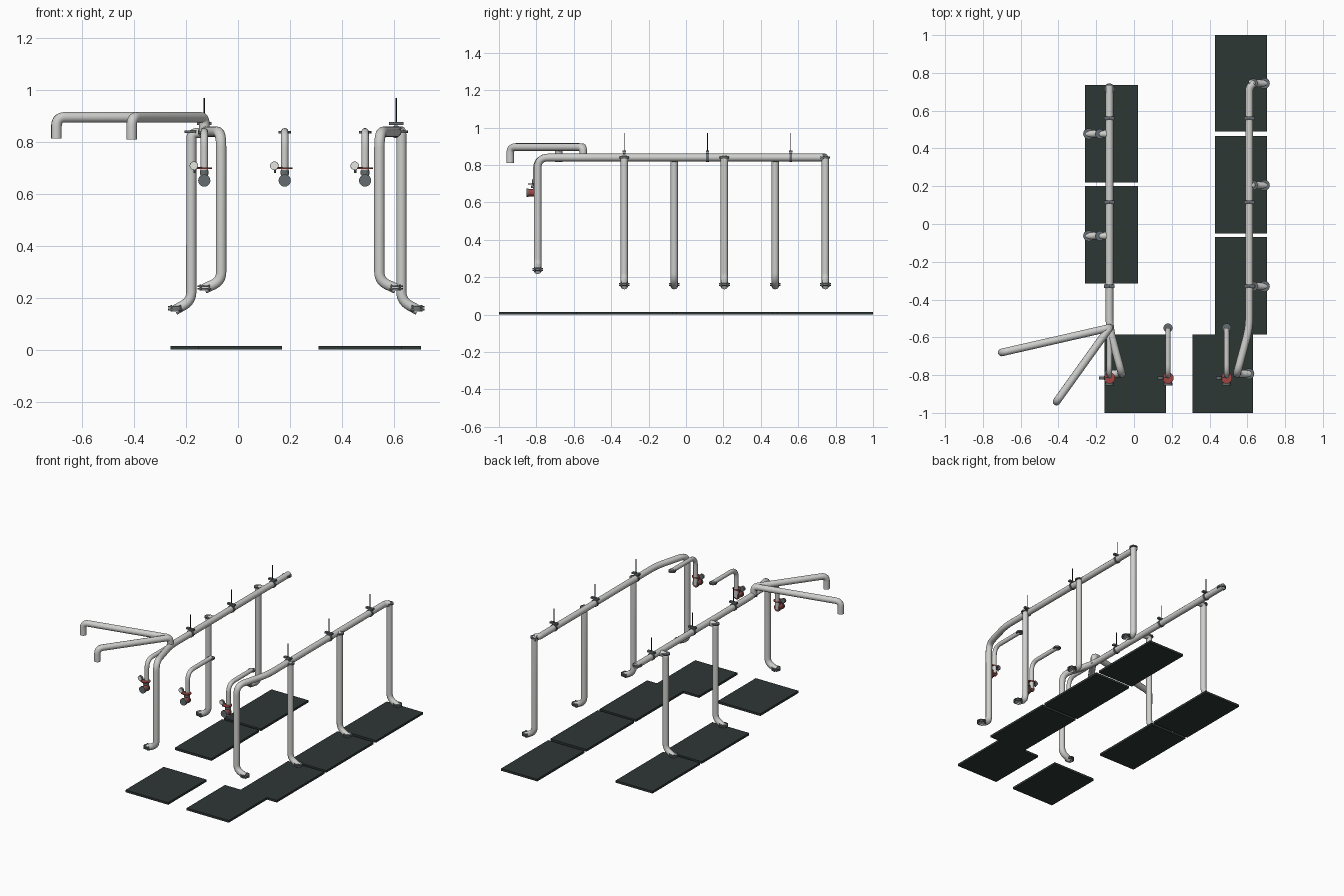
import bpy, math
from mathutils import Vector

if "Cube" in bpy.data.objects:
    bpy.data.objects.remove(bpy.data.objects["Cube"])


def colour(name, rgb):
    m = bpy.data.materials.new(name)
    m.diffuse_color = (*rgb, 1)
    m.use_nodes = True
    m.node_tree.nodes["Principled BSDF"].inputs["Base Color"].default_value = m.diffuse_color
    return m


PIPE = colour("light steel", (0.62, 0.62, 0.61))
DARK = colour("dark flange steel", (0.13, 0.15, 0.16))
PLATE = colour("dark green slab", (0.027, 0.038, 0.036))
RED = colour("dull red", (0.35, 0.06, 0.05))
WHITE = colour("gauge white", (0.8, 0.8, 0.75))
BLACK = colour("rod black", (0.02, 0.02, 0.02))


def fillet(points, radius, steps=7):
    """Round the inner corners of a polyline."""
    pts = [Vector(p) for p in points]
    out = [pts[0]]
    for a, b, c in zip(pts, pts[1:], pts[2:]):
        d1, d2 = (a - b).normalized(), (c - b).normalized()
        cut = min(radius, (a - b).length * 0.48, (c - b).length * 0.48)
        s, e = b + d1 * cut, b + d2 * cut
        for i in range(steps + 1):
            t = i / steps
            out.append(s * (1 - t) ** 2 + b * 2 * t * (1 - t) + e * t * t)
    return out + [pts[-1]]


def pipe(name, points, r=0.02, bend=0.05):
    """Solid tube swept along a rounded path."""
    path = fillet(points, bend)
    cu = bpy.data.curves.new(name, 'CURVE')
    cu.dimensions = '3D'
    cu.bevel_depth = r
    cu.bevel_resolution = 4
    cu.use_fill_caps = True
    sp = cu.splines.new('POLY')
    sp.points.add(len(path) - 1)
    for p, co in zip(sp.points, path):
        p.co = (*co, 1)
    ob = bpy.data.objects.new(name, cu)
    bpy.context.collection.objects.link(ob)
    bpy.ops.object.select_all(action='DESELECT')
    ob.select_set(True)
    bpy.context.view_layer.objects.active = ob
    bpy.ops.object.convert(target='MESH')
    ob = bpy.context.object
    ob.data.materials.clear()
    ob.data.materials.append(PIPE)
    bpy.ops.object.shade_smooth_by_angle(angle=math.radians(40))
    return ob


def disc(name, loc, r, depth, mat, axis='Z', verts=20):
    rot = {'X': (0, math.pi / 2, 0), 'Y': (math.pi / 2, 0, 0), 'Z': (0, 0, 0)}[axis]
    bpy.ops.mesh.primitive_cylinder_add(vertices=verts, radius=r, depth=depth,
                                        location=loc, rotation=rot)
    ob = bpy.context.object
    ob.name = name
    ob.data.materials.append(mat)
    bpy.ops.object.shade_smooth_by_angle(angle=math.radians(40))
    return ob


def box(name, lo, hi, mat):
    bpy.ops.mesh.primitive_cube_add(size=1, location=[(a + b) / 2 for a, b in zip(lo, hi)])
    ob = bpy.context.object
    ob.name = name
    ob.scale = [b - a for a, b in zip(lo, hi)]
    ob.data.materials.append(mat)


def foot_flange(x, y, z):
    """Double bolted flange at the pipe outlet."""
    for dz in (-0.005, 0.005):
        disc("outlet_flange", (x, y, z + dz), 0.029, 0.006, DARK)
    for k in range(4):
        a = math.pi / 4 + k * math.pi / 2
        disc("flange_bolt", (x + 0.024 * math.cos(a), y + 0.024 * math.sin(a), z),
             0.004, 0.024, DARK, verts=6)
    disc("outlet_rim", (x + 0.0, y, z - 0.004), 0.02, 0.016, PIPE)


# Floor slabs
for x0, x1, y0, y1 in ((-0.26, 0.02, -0.315, 0.2), (-0.26, 0.02, 0.22, 0.735),
                       (-0.155, 0.17, -1, -0.585), (0.31, 0.63, -1, -0.585),
                       (0.43, 0.705, 0.49, 1), (0.43, 0.705, -0.05, 0.465),
                       (0.43, 0.705, -0.585, -0.07)):
    box("floor_slab", (x0, y0, 0), (x1, y1, 0.015), PLATE)

Z = 0.84
# Header pipes with an angled front end that drops and kicks sideways
for hx, vx, side, back in ((-0.13, -0.065, -1, 0.735), (0.61, 0.545, 1, 0.72)):
    path = [(hx, back, Z), (hx, -0.55, Z), (vx, -0.793, Z),
            (vx, -0.793, 0.265), (vx + 0.065 * side, -0.793, 0.235)]
    if side > 0:
        path.insert(0, (0.632, 0.745, Z))
    pipe("header_pipe", path, 0.0205, 0.06)
    foot_flange(vx + 0.063 * side, -0.793, 0.24)
    # Hanger clamps and rods
    for y in (-0.33, 0.115, 0.56):
        disc("hanger_ring", (hx, y, Z), 0.0245, 0.014, DARK, 'Y')
        box("hanger_bar", (hx - 0.028, y - 0.009, 0.866), (hx + 0.028, y + 0.009, 0.877), DARK)
        disc("hanger_rod", (hx, y, 0.918), 0.0025, 0.104, BLACK, verts=8)

# End flange of the left header
disc("header_end_flange", (-0.13, 0.715, Z), 0.029, 0.012, DARK)

# Vertical drops from each header
for hx, vx, side, ys in ((-0.13, -0.18, -1, (-0.063, 0.477)),
                         (0.61, 0.63, 1, (-0.33, 0.205, 0.745))):
    for y in ys:
        pipe("drop_pipe", [(hx, y, Z - 0.005), (vx, y, Z - 0.005), (vx, y, 0.188),
                           (vx + 0.064 * side, y, 0.152)], 0.0195, 0.045)
        foot_flange(vx + 0.06 * side, y, 0.16)
        disc("drop_collar", (vx, y, Z), 0.026, 0.009, DARK)

# Two overhead branches turned down at their tips
for ex, ey, ez in ((-0.70, -0.68, 0.815), (-0.41, -0.94, 0.81)):
    pipe("overhead_branch", [(-0.13, -0.55, Z), (-0.13, -0.55, 0.896),
                             (ex, ey, 0.896), (ex, ey, ez)], 0.0205, 0.035)

# Small drain lines with valve, handwheel and gauge
for x in (-0.13, 0.18, 0.49):
    y = -0.803
    pipe("drain_pipe", [(x, -0.55, Z), (x, y, Z), (x, y, 0.645)], 0.0145, 0.06)
    disc("drain_flange", (x, -0.55, 0.838), 0.024, 0.01, DARK)
    disc("valve_body", (x, y - 0.02, 0.652), 0.020, 0.05, RED, 'Y')
    disc("hose_outlet", (x, y - 0.045, 0.652), 0.0235, 0.012, DARK, 'Y')
    disc("valve_rear_flange", (x, y - 0.003, 0.652), 0.0235, 0.008, DARK, 'Y')
    disc("valve_neck", (x, y - 0.01, 0.683), 0.017, 0.014, DARK)
    disc("handwheel", (x, y - 0.012, 0.699), 0.030, 0.005, RED)
    disc("gauge_stem", (x - 0.022, y - 0.01, 0.70), 0.0035, 0.04, DARK, 'X', 8)
    disc("gauge_case", (x - 0.04, y - 0.012, 0.709), 0.0165, 0.014, DARK, 'Y')
    disc("gauge_face", (x - 0.04, y - 0.020, 0.709), 0.0145, 0.003, WHITE, 'Y')
    disc("gauge_tap", (x - 0.038, y - 0.01, 0.688), 0.004, 0.012, DARK, verts=8)
